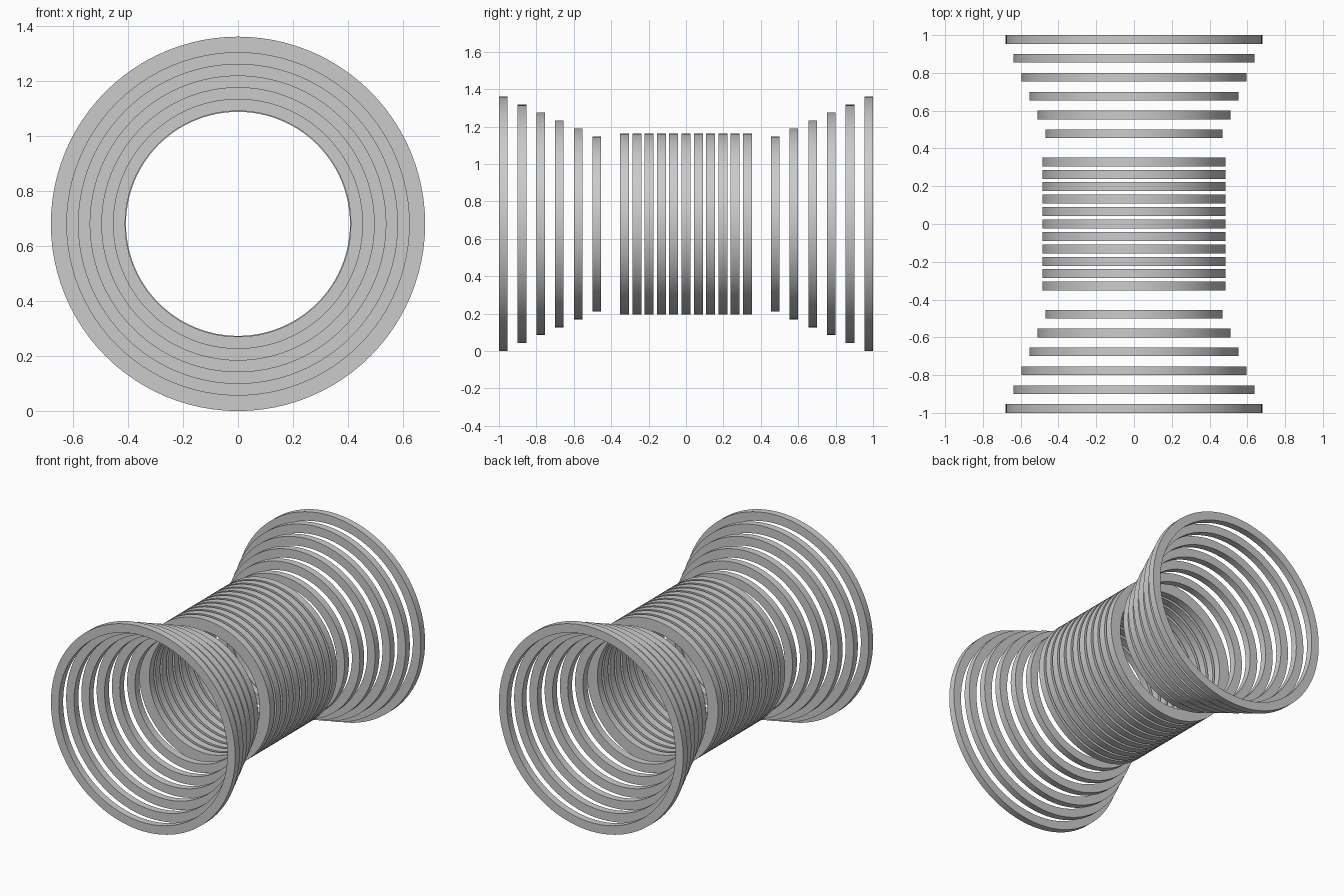
import bpy, bmesh, math

if "Cube" in bpy.data.objects:
    bpy.data.objects.remove(bpy.data.objects["Cube"])

CENTER_Z = 0.68
SEGMENTS = 96

grey = bpy.data.materials.new("plain grey")
grey.diffuse_color = (0.6, 0.6, 0.6, 1.0)
grey.use_nodes = True
grey.node_tree.nodes["Principled BSDF"].inputs["Base Color"].default_value = grey.diffuse_color


def ring(name, y, outer, inner, width):
    """Flat-sided ring around the y axis: a rectangular profile swept in a circle."""
    bm = bmesh.new()
    h = width / 2
    profile = [(outer, -h), (outer, h), (inner, h), (inner, -h)]
    loops = []
    for i in range(SEGMENTS):
        a = 2 * math.pi * i / SEGMENTS
        loops.append([bm.verts.new((r * math.sin(a), d, r * math.cos(a)))
                      for r, d in profile])
    for i in range(SEGMENTS):
        p, q = loops[i], loops[(i + 1) % SEGMENTS]
        for k in range(4):
            n = (k + 1) % 4
            bm.faces.new((p[k], p[n], q[n], q[k]))
    bmesh.ops.recalc_face_normals(bm, faces=bm.faces)
    # smooth round walls, sharp rims
    for f in bm.faces:
        f.smooth = True
    for e in bm.edges:
        e.smooth = e.calc_face_angle(0) < math.radians(30)
    mesh = bpy.data.meshes.new(name)
    bm.to_mesh(mesh)
    bm.free()
    mesh.materials.append(grey)
    obj = bpy.data.objects.new(name, mesh)
    obj.location = (0, y, CENTER_Z)
    bpy.context.collection.objects.link(obj)


# Middle barrel: eleven equal rings
for i in range(11):
    ring(f"barrel_ring_{i + 1}", (i - 5) * 0.0658, 0.484, 0.407, 0.048)

# Flared ends: six growing rings on each side
for side, label in ((-1, "front"), (1, "back")):
    for i in range(6):
        outer = 0.468 + i * 0.0424
        ring(f"{label}_flare_ring_{i + 1}", side * (0.477 + i * 0.1),
             outer, outer - 0.058, 0.046)
